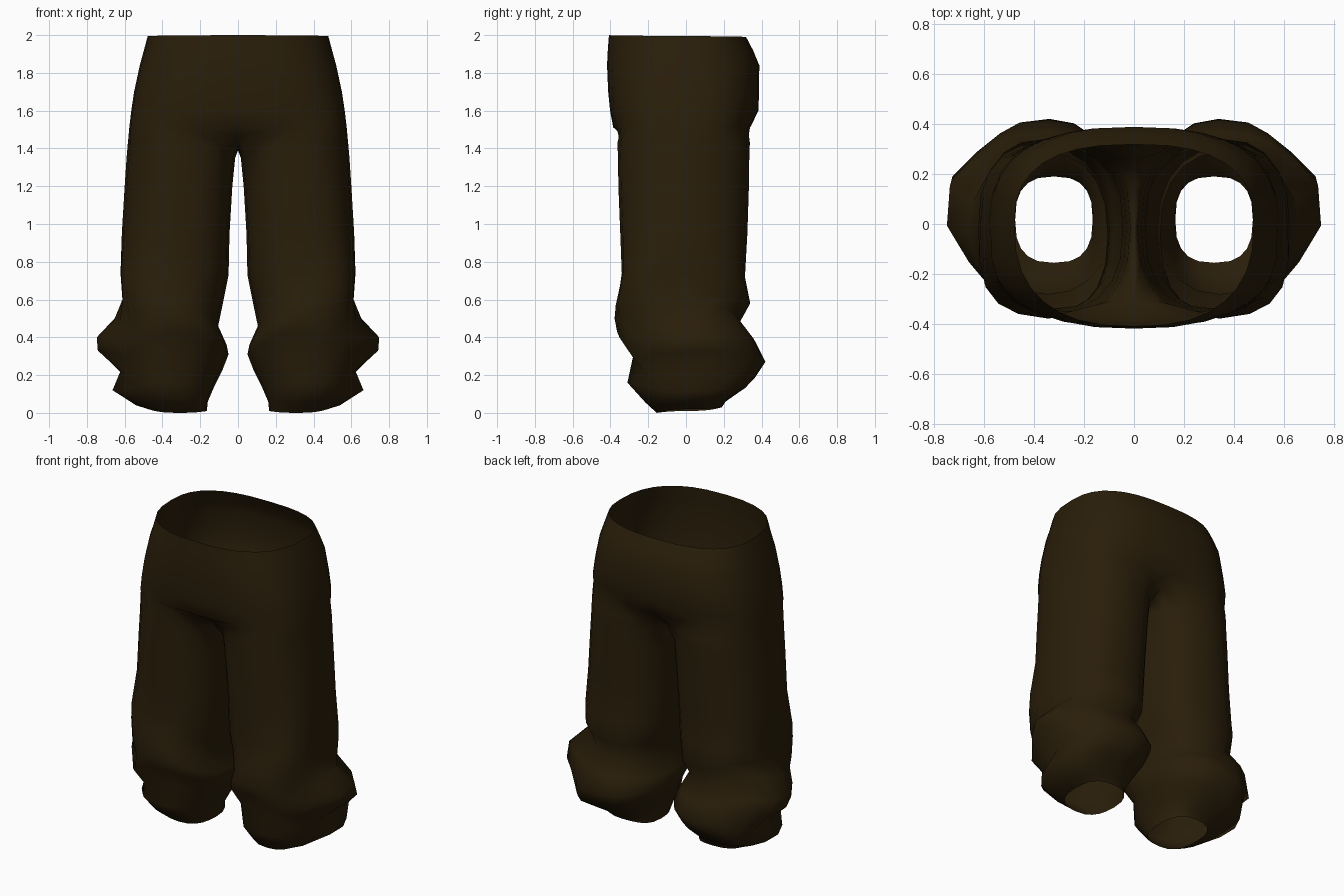
import bpy, bmesh, math

N = 20          # sides of a trouser leg
HIP_COLS = 17   # leg columns that carry on upward into the hips


def power(v, e):
    return math.copysign(abs(v) ** e, v)


# Leg rings: (inner x, outer x, outward bump, front y, back y,
#             z inner, z outer, z front, z back, roundness inner, roundness outer)
LEG = [
    (0.165, 0.475, 0.000, -0.155, 0.190, 0.010, 0.020, 0.000, 0.030, 0.76, 0.76),  # hem
    (0.160, 0.530, 0.010, -0.215, 0.210, 0.060, 0.040, 0.055, 0.060, 0.80, 0.80),
    (0.130, 0.600, 0.070, -0.310, 0.310, 0.130, 0.120, 0.160, 0.130, 0.90, 0.80),  # lower fold
    (0.085, 0.600, 0.025, -0.280, 0.360, 0.220, 0.220, 0.300, 0.180, 0.90, 0.78),  # crease
    (0.050, 0.625, 0.128, -0.365, 0.420, 0.310, 0.330, 0.430, 0.270, 0.92, 0.75),  # big fold
    (0.060, 0.625, 0.134, -0.378, 0.365, 0.360, 0.400, 0.500, 0.380, 0.90, 0.76),
    (0.105, 0.615, 0.050, -0.372, 0.285, 0.460, 0.480, 0.570, 0.480, 0.85, 0.78),  # upper crease
    (0.080, 0.612, 0.000, -0.350, 0.340, 0.580, 0.600, 0.670, 0.580, 0.82, 0.80),
    (0.050, 0.622, 0.000, -0.340, 0.312, 0.730, 0.740, 0.740, 0.720, 0.80, 0.82),
    (0.045, 0.615, 0.000, -0.348, 0.325, 0.950, 0.950, 0.950, 0.950, 0.80, 0.83),
    (0.030, 0.600, 0.000, -0.358, 0.333, 1.200, 1.200, 1.200, 1.200, 0.80, 0.85),
    (0.015, 0.590, 0.000, -0.360, 0.335, 1.350, 1.350, 1.350, 1.350, 0.80, 0.85),
]
# Sagging of the folds at the outer corners, by ring:
# (front push, front lift, back push, back lift)
SAG = {
    2: (-0.02, 0.00, 0.05, 0.00),
    3: (0.00, -0.05, 0.05, 0.00),
    4: (0.00, -0.07, 0.00, 0.00),
    5: (-0.025, -0.03, 0.02, 0.04),
    6: (0.00, 0.00, -0.01, 0.08),
    7: (0.035, 0.02, 0.00, 0.06),
    8: (0.03, 0.00, 0.01, 0.00),
}
# Hip rings: (half width, front y, back y, z front, z back, roundness front, back)
HIP = [
    (0.575, -0.385, 0.345, 1.51, 1.52, 0.61, 0.70),
    (0.565, -0.402, 0.383, 1.60, 1.60, 0.65, 0.72),
    (0.550, -0.412, 0.387, 1.70, 1.70, 0.69, 0.74),
    (0.520, -0.418, 0.388, 1.84, 1.84, 0.74, 0.76),
    (0.498, -0.414, 0.355, 1.92, 1.92, 0.78, 0.77),
    (0.478, -0.408, 0.318, 2.00, 1.99, 0.80, 0.78),
]


def leg_point(ring, i, sag=(0, 0, 0, 0)):
    """Point i of a rounded-box ring, starting at the inner front corner."""
    xi, xo, bump, yf, yb, zi, zo, zf, zb, ei, eo = ring
    a = math.radians(216 + i * 360 / N)
    ca, sa = math.cos(a), math.sin(a)
    e = eo if ca > 0 else ei
    if zf > 0.9 and sa > 0 and ca > 0:
        e += 0.06
    c, s = power(ca, e), power(sa, e)
    x = (xi + xo) / 2 + c * (xo - xi) / 2
    x += bump * max(0, math.cos(a - math.radians(8))) ** 9
    y = (yf + yb) / 2 + s * (yb - yf) / 2
    z = ca ** 2 * (zo if ca > 0 else zi) + sa ** 2 * (zb if sa > 0 else zf)
    if ca > 0:
        push, lift = sag[2:] if sa > 0 else sag[:2]
        w = math.sin(2 * a) ** 2
        x += w * push * 0.7
        y += w * push * math.copysign(0.7, sa)
        z += w * lift
    return (x, y, z)


def hip_point(ring, i):
    """Half ring running from centre front, round the side, to centre back."""
    w, yf, yb, zf, zb, ef, eb = ring
    t = i / (HIP_COLS - 1)
    a = math.radians(-90 + 180 * t)
    c, s = math.cos(a), math.sin(a)
    e = ef if s < 0 else eb
    y = power(s, e) * (yb if s > 0 else -yf)
    x = 0 if i in (0, HIP_COLS - 1) else w * abs(c) ** e
    return (x, y, zf + (zb - zf) * t)


def crotch_point(i):
    """Joining ring: the inner points lie on the centre line as a saddle."""
    saddle = {0: (-0.30, 1.465), 16: (0.25, 1.465), 17: (0.13, 1.405),
              18: (0.0, 1.390), 19: (-0.15, 1.405)}
    if i in saddle:
        return (0, *saddle[i])
    return leg_point((0.0, 0.583, 0, -0.363, 0.338, 1.43, 1.43, 1.43, 1.43, 0.78, 0.83), i)


bm = bmesh.new()
legs = [[bm.verts.new(leg_point(r, i, SAG.get(k, (0, 0, 0, 0)))) for i in range(N)]
        for k, r in enumerate(LEG)]
legs.append([bm.verts.new(crotch_point(i)) for i in range(N)])
hips = [legs[-1][:HIP_COLS]]
hips += [[bm.verts.new(hip_point(r, i)) for i in range(HIP_COLS)] for r in HIP]

# Leg tube
for lo, hi in zip(legs, legs[1:]):
    for i in range(N):
        j = (i + 1) % N
        bm.faces.new((lo[i], lo[j], hi[j], hi[i]))
# Hip half shell
for lo, hi in zip(hips, hips[1:]):
    for i in range(HIP_COLS - 1):
        bm.faces.new((lo[i], lo[i + 1], hi[i + 1], hi[i]))

mesh = bpy.data.meshes.new("trousers")
bm.to_mesh(mesh)
bm.free()
trousers = bpy.data.objects.new("trousers", mesh)
bpy.context.collection.objects.link(trousers)

# Other half
mirror = trousers.modifiers.new("mirror", 'MIRROR')
mirror.use_clip = True
mirror.merge_threshold = 0.002

cloth = bpy.data.materials.new("dark brown cloth")
cloth.diffuse_color = (0.023, 0.013, 0.003, 1)
mesh.materials.append(cloth)
for p in mesh.polygons:
    p.use_smooth = True
